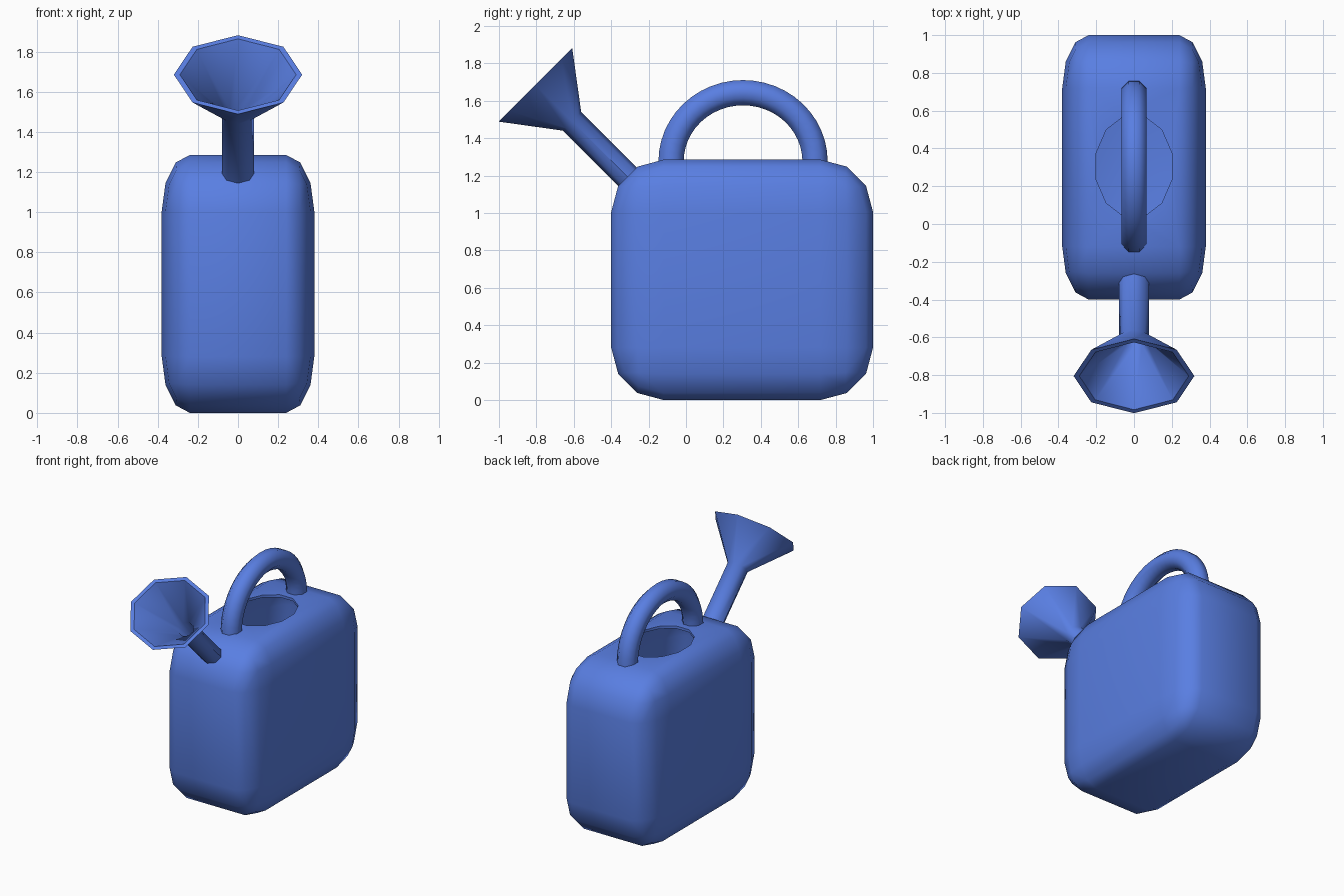
import bpy, bmesh
from math import pi, sin, cos, radians
from mathutils import Vector

default = bpy.data.objects.get("Cube")
if default:
    bpy.data.objects.remove(default)

COLOUR = (0.1, 0.21, 0.76, 1)
blue = bpy.data.materials.new("blue plastic")
blue.use_nodes = True
blue.diffuse_color = COLOUR
blue.node_tree.nodes["Principled BSDF"].inputs["Base Color"].default_value = COLOUR


def make_object(name, bm):
    bmesh.ops.recalc_face_normals(bm, faces=bm.faces)
    mesh = bpy.data.meshes.new(name)
    bm.to_mesh(mesh)
    bm.free()
    mesh.materials.append(blue)
    obj = bpy.data.objects.new(name, mesh)
    bpy.context.collection.objects.link(obj)
    return obj


def activate(obj):
    bpy.ops.object.select_all(action='DESELECT')
    obj.select_set(True)
    bpy.context.view_layer.objects.active = obj


def smooth(obj):
    activate(obj)
    bpy.ops.object.shade_smooth_by_angle(angle=radians(50))


def loft(name, rings, loop=False):
    """Skin a list of equal rings; close end to start, or cap both ends."""
    bm = bmesh.new()
    rows = [[bm.verts.new(p) for p in ring] for ring in rings]
    n = len(rows[0])
    pairs = list(zip(rows, rows[1:])) + ([(rows[-1], rows[0])] if loop else [])
    for a, b in pairs:
        for i in range(n):
            j = (i + 1) % n
            bm.faces.new((a[i], a[j], b[j], b[i]))
    if not loop:
        bm.faces.new(rows[0])
        bm.faces.new(rows[-1])
    obj = make_object(name, bm)
    smooth(obj)
    return obj


def ring(centre, u, v, sides, turn=0.0):
    angles = [2 * pi * (i + turn) / sides for i in range(sides)]
    return [centre + u * cos(a) + v * sin(a) for a in angles]


X, Y, Z = Vector((1, 0, 0)), Vector((0, 1, 0)), Vector((0, 0, 1))
TOP, MID_Y = 1.285, 0.3

# Tank: rounded box, squashed sideways after bevelling
bm = bmesh.new()
bmesh.ops.create_cube(bm, size=1)
bmesh.ops.scale(bm, vec=(1.52, 1.4, TOP), verts=bm.verts)
bmesh.ops.bevel(bm, geom=bm.edges[:], offset=0.28, segments=3,
                profile=0.5, affect='EDGES')
bmesh.ops.scale(bm, vec=(0.5, 1, 1), verts=bm.verts)
bmesh.ops.translate(bm, vec=(0, MID_Y, TOP / 2), verts=bm.verts)
tank = make_object("tank", bm)

# Filling hole: hollow the tank, then cut an oval through its top
cutter = loft("hole_cutter", [ring(Vector((0, MID_Y + 0.005, z)), X * 0.207,
                                   Y * 0.275, 12, 0.5) for z in (1.15, 1.4)])
cutter.hide_render = True
shell = tank.modifiers.new("shell", 'SOLIDIFY')
shell.thickness = 0.02
shell.offset = -1
hole = tank.modifiers.new("hole", 'BOOLEAN')
hole.operation = 'DIFFERENCE'
hole.solver = 'EXACT'
hole.object = cutter
activate(tank)
for name in ("shell", "hole"):
    bpy.ops.object.modifier_apply(modifier=name)
bpy.data.objects.remove(cutter)
smooth(tank)

# Spout: tube and flared rose with a hollow inside, leaning forward
axis = Vector((0, -1, 1)).normalized()
across = Vector((0, 1, 1)).normalized()
base = Vector((0, -0.31, 1.19))
profile = [(-0.03, 0.07), (0.424, 0.07), (0.7, 0.278),
           (0.7, 0.252), (0.43, 0.052), (-0.03, 0.052)]
loft("spout", [ring(base + axis * s, X * r * 1.15, across * r, 8)
               for s, r in profile], loop=True)

# Handle: half-oval arch of octagonal section
STEPS = 24
arch = []
for i in range(STEPS + 1):
    a = pi * i / STEPS
    centre = Vector((0, MID_Y + 0.005 - 0.385 * cos(a), TOP - 0.01 + 0.368 * sin(a)))
    outward = Vector((0, -0.368 * cos(a), 0.385 * sin(a))).normalized()
    arch.append(ring(centre, X * 0.073, outward * 0.073, 8, 0.5))
loft("handle", arch)
